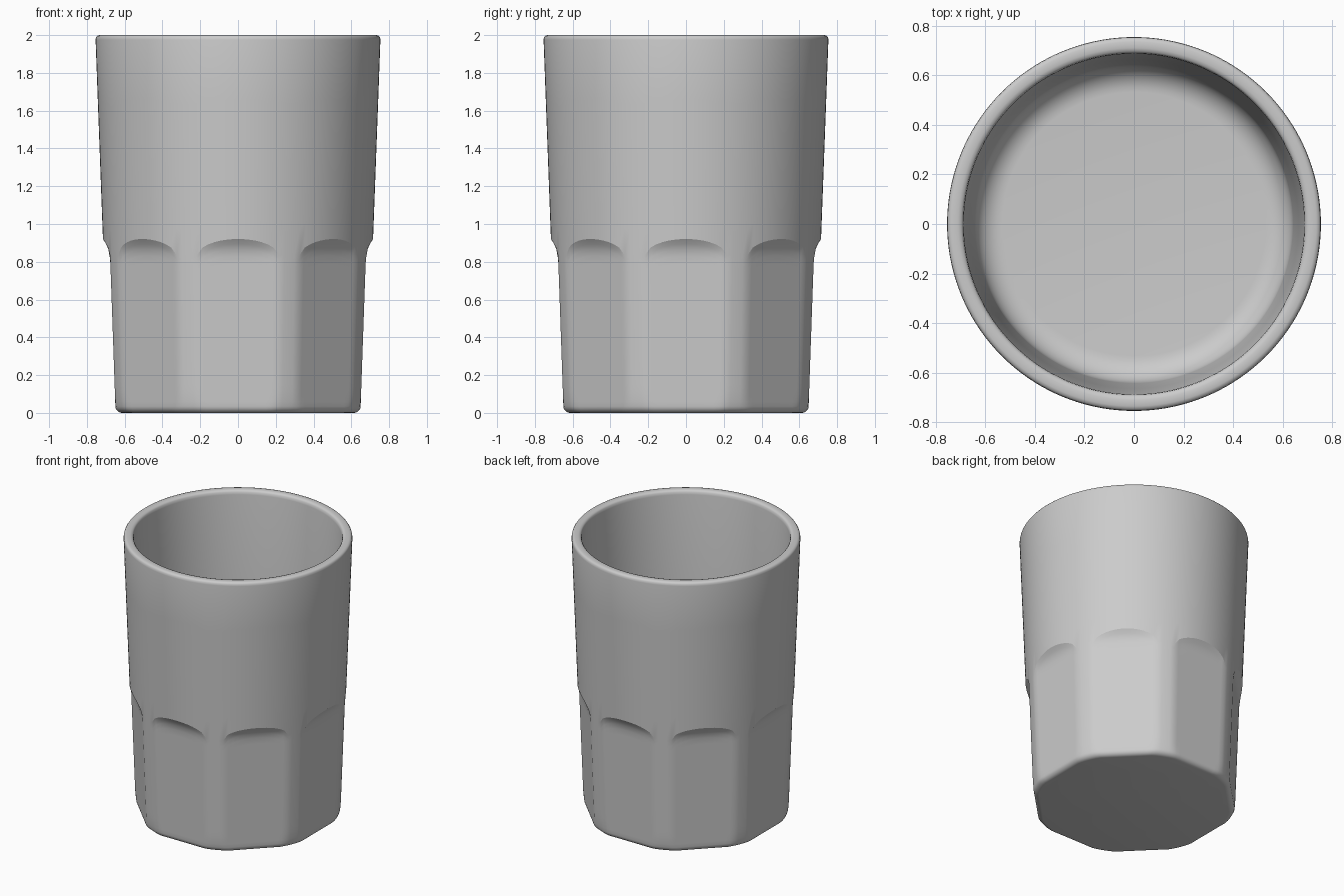
import bpy, bmesh
from math import sin, cos, pi, acos, sqrt, degrees, radians

if "Cube" in bpy.data.objects:
    bpy.data.objects.remove(bpy.data.objects["Cube"])

SIDES = 8
SECTOR = 2 * pi / SIDES
EDGE = radians(17.8)      # half angle of one flat panel
ARCH_LOW, ARCH_TOP = 0.82, 0.92


def cone(z):
    """Radius of the round outer wall, tucked in slightly near the base."""
    tuck = max(0, 0.13 - z) / 0.13
    return 0.681 + 0.037 * z - 0.008 * tuck ** 2


def panel(z):
    """Distance of a flat panel from the axis, flaring out under its arch."""
    s = max(0, (z - ARCH_LOW) / (ARCH_TOP - ARCH_LOW))
    flat = 0.648 + 0.035 * min(z, ARCH_LOW)
    return flat + (cone(ARCH_TOP) - 0.677) * s ** 2


def arch(a):
    """Height at which the panel meets the round wall at angle a."""
    if abs(a) >= EDGE:
        return ARCH_LOW + 0.015
    lo, hi = ARCH_LOW, ARCH_TOP
    for _ in range(30):
        mid = (lo + hi) / 2
        if panel(mid) / cos(a) < cone(mid):
            lo = mid
        else:
            hi = mid
    return max(hi, ARCH_LOW + 0.015)


def body_radius(a, z):
    return min(cone(z), panel(z) / cos(a))


# Column angles: dense across each panel, a few across each rib
local = [EDGE * (i / 7) for i in range(-7, 8)]
rib = SECTOR - 2 * EDGE
local += [EDGE + rib * i / 4 for i in range(1, 4)]
columns = []
for k in range(SIDES):
    for a in local:
        off = a if a <= SECTOR / 2 else a - SECTOR
        columns.append((k * SECTOR + a, off))

ROUND = 0.035             # rounding of the base edge
base_steps = [i / 5 * pi / 2 for i in range(6)]
wall_steps = [0.03, 0.06, 0.1, 0.15, 0.3, 0.5, 0.7, 0.85, 0.9, 0.94, 0.97, 1]

# Rim and inside, as (radius, height)
rim = [(0.754, 1.975), (0.752, 1.988), (0.746, 1.996), (0.735, 2.0),
       (0.71, 2.0), (0.697, 1.996), (0.69, 1.988), (0.687, 1.97)]
floor_z, fillet, inner_r = 0.13, 0.11, 0.642
inside = [(inner_r + 0.022, 1.0)]
for i in range(9):
    t = i / 8 * pi / 2
    inside.append((inner_r - fillet * (1 - cos(t)), floor_z + fillet * (1 - sin(t))))

bm = bmesh.new()
rings = []


def add_ring(point):
    """Add one ring; point(offset) gives its radius and height per column."""
    ring = []
    for angle, off in columns:
        r, z = point(off)
        ring.append(bm.verts.new((r * sin(angle), -r * cos(angle), z)))
    rings.append(ring)


# Rounded base edge
for t in base_steps:
    z = ROUND * (1 - cos(t))
    add_ring(lambda a: (body_radius(a, z) - ROUND * (1 - sin(t)), z))
# Panelled wall up to the arches
for s in wall_steps:
    def wall(a):
        z = ROUND + (arch(a) - ROUND) * s
        return body_radius(a, z) if s < 1 else cone(z), z
    add_ring(wall)
arch_row = len(rings) - 1
# Round wall above
for s in (0.12, 0.4, 0.7):
    def upper(a):
        z = arch(a) + (1.975 - arch(a)) * s
        return cone(z), z
    add_ring(upper)
for p in rim + inside:
    add_ring(lambda a: p)

n = len(columns)
for lower, higher in zip(rings, rings[1:]):
    for i in range(n):
        j = (i + 1) % n
        bm.faces.new((lower[i], lower[j], higher[j], higher[i]))
bm.faces.new(list(reversed(rings[0])))
bm.faces.new(rings[-1])
bmesh.ops.recalc_face_normals(bm, faces=bm.faces)

# Keep the arch lines crisp
for i in range(n):
    j = (i + 1) % n
    if abs(columns[i][1]) <= EDGE + 0.01 and abs(columns[j][1]) <= EDGE + 0.01:
        edge = bm.edges.get((rings[arch_row][i], rings[arch_row][j]))
        edge.smooth = False

mesh = bpy.data.meshes.new("tumbler")
bm.to_mesh(mesh)
bm.free()
tumbler = bpy.data.objects.new("tumbler", mesh)
bpy.context.collection.objects.link(tumbler)

mat = bpy.data.materials.new("light grey")
mat.use_nodes = True
colour = (0.6, 0.6, 0.6, 1)
mat.diffuse_color = colour
mat.node_tree.nodes["Principled BSDF"].inputs["Base Color"].default_value = colour
mesh.materials.append(mat)

bpy.ops.object.select_all(action="DESELECT")
tumbler.select_set(True)
bpy.context.view_layer.objects.active = tumbler
bpy.ops.object.shade_smooth_by_angle(angle=radians(40), keep_sharp_edges=True)
